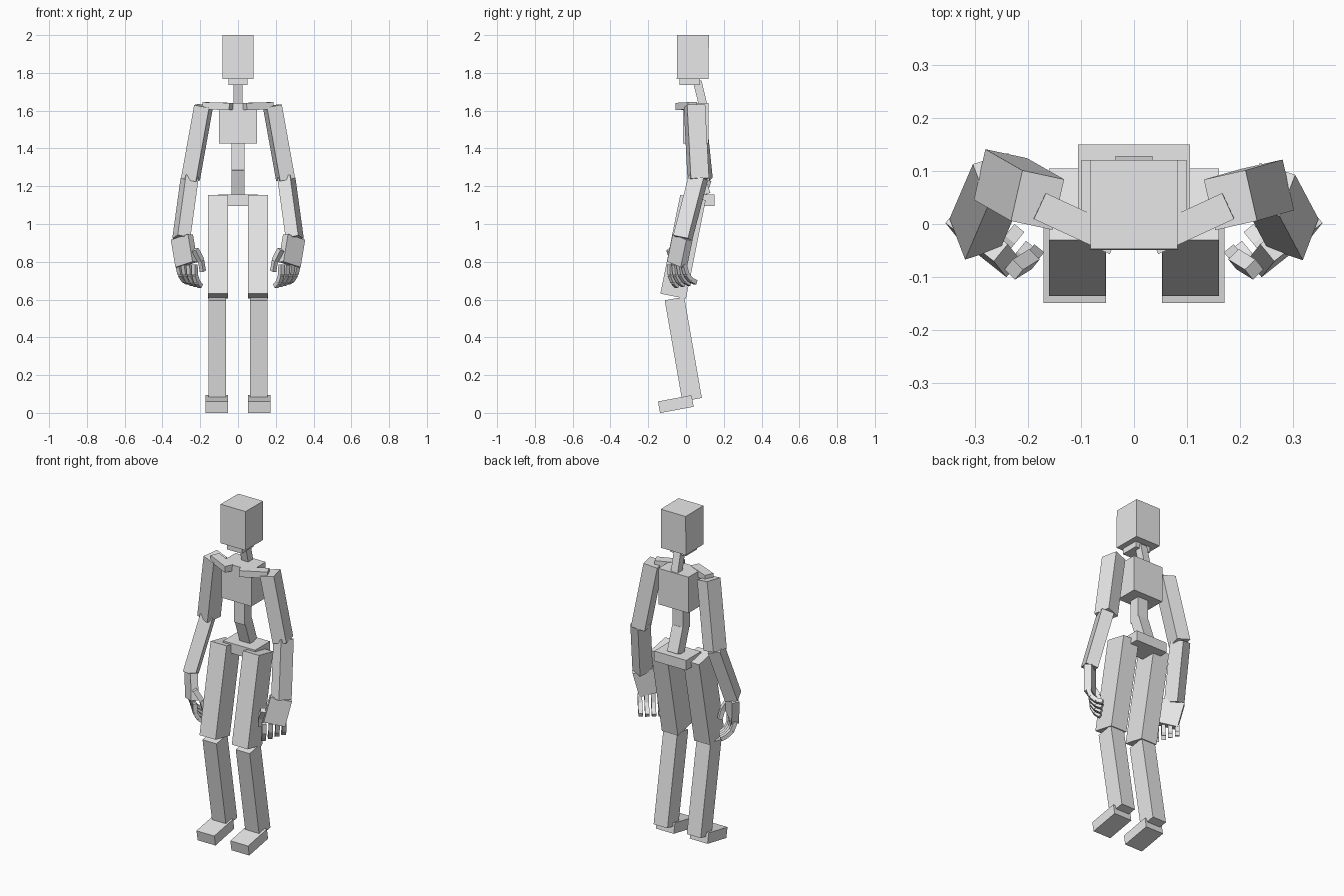
import bpy, bmesh
from math import sin, cos, radians
from mathutils import Vector, Matrix

if "Cube" in bpy.data.objects:
    bpy.data.objects.remove(bpy.data.objects["Cube"], do_unlink=True)

grey = bpy.data.materials.new("light_grey")
grey.use_nodes = True
grey.diffuse_color = (0.8, 0.8, 0.8, 1)
grey.node_tree.nodes["Principled BSDF"].inputs["Base Color"].default_value = (0.8, 0.8, 0.8, 1)


def limb(name, start, end, width, depth, side=(1, 0, 0)):
    """Box running from start to end; width is measured along the side direction."""
    start, end = Vector(start), Vector(end)
    axis = (end - start).normalized()
    side = Vector(side)
    side = (side - axis * side.dot(axis)).normalized()
    turn = Matrix((side, axis.cross(side), axis)).transposed().to_4x4()
    size = Matrix.Diagonal((width, depth, (end - start).length, 1))
    bm = bmesh.new()
    bmesh.ops.create_cube(bm, size=1, matrix=Matrix.Translation((start + end) / 2) @ turn @ size)
    bmesh.ops.recalc_face_normals(bm, faces=bm.faces)
    mesh = bpy.data.meshes.new(name)
    bm.to_mesh(mesh)
    bm.free()
    mesh.materials.append(grey)
    obj = bpy.data.objects.new(name, mesh)
    bpy.context.collection.objects.link(obj)


# Head, neck and torso
limb("head", (0, 0.035, 1.768), (0, 0.037, 2.0), 0.165, 0.168)
limb("jaw", (0, 0.02, 1.735), (0, 0.02, 1.775), 0.10, 0.11)
limb("neck", (0, 0.09, 1.63), (0, 0.06, 1.755), 0.045, 0.045)
limb("chest", (0, 0.052, 1.425), (0, 0.052, 1.64), 0.2, 0.135)
limb("upper_spine", (0, 0.045, 1.285), (0, 0.045, 1.43), 0.07, 0.065)
limb("lower_spine", (0, 0.098, 1.155), (0, 0.05, 1.295), 0.07, 0.065)
limb("pelvis", (0, 0.08, 1.095), (0, 0.08, 1.155), 0.212, 0.14)

for label, s, elbow_y in (("left", 1, 0.065), ("right", -1, 0.085)):

    def part(name, start, end, width, depth, side=(1, 0, 0)):
        """Limb on one side of the body."""
        flip = lambda p: (p[0] * s, p[1], p[2])
        limb(f"{label}_{name}", flip(start), flip(end), width, depth, flip(side))

    # Legs
    part("thigh", (0.107, 0.037, 1.14), (0.107, -0.068, 0.618), 0.106, 0.138)
    part("shin", (0.11, -0.061, 0.605), (0.11, 0.032, 0.07), 0.092, 0.105)
    part("foot", (0.112, 0.035, 0.063), (0.112, -0.143, 0.03), 0.118, 0.062)

    # Shoulder and arm
    part("collarbone", (0.035, -0.032, 1.622), (0.178, 0.034, 1.626), 0.054, 0.038, (0.42, -0.9, 0))
    part("upper_arm", (0.182, 0.045, 1.625), (0.252, elbow_y, 1.235), 0.082, 0.098, (0.97, 0.22, 0))
    part("forearm", (0.256, elbow_y, 1.245), (0.3, -0.018, 0.925), 0.072, 0.085, (0.92, -0.35, 0))

    # Hand: across runs along the knuckles, inward is the palm side
    across = Vector((0.77, 0.63, 0))
    inward = Vector((-0.63, 0.77, 0))
    wrist = Vector((0.297, -0.018, 0.93))
    knuckles = Vector((0.273, -0.048, 0.785))
    part("palm", wrist, knuckles, 0.12, 0.042, across)

    # Fingers curl more from front to back
    for i, finger in enumerate(("index", "middle", "ring", "little")):
        point = knuckles + across * (i - 1.5) * 0.037
        for j, length in enumerate((0.055, 0.042, 0.036)):
            bend = radians(6 * i + 25 * j + 2)
            tip = point + (inward * sin(bend) - Vector((0, 0, cos(bend)))) * length
            part(f"{finger}_finger_{j + 1}", point, tip, 0.024, 0.024, across)
            point = tip

    # Thumb
    base = knuckles - across * 0.06 + Vector((0, 0, 0.08))
    mid = base + inward * 0.035 - across * 0.012 - Vector((0, 0, 0.06))
    tip = mid + inward * 0.015 - Vector((0, 0, 0.055))
    part("thumb_1", base, mid, 0.028, 0.028, across)
    part("thumb_2", mid, tip, 0.024, 0.024, across)
